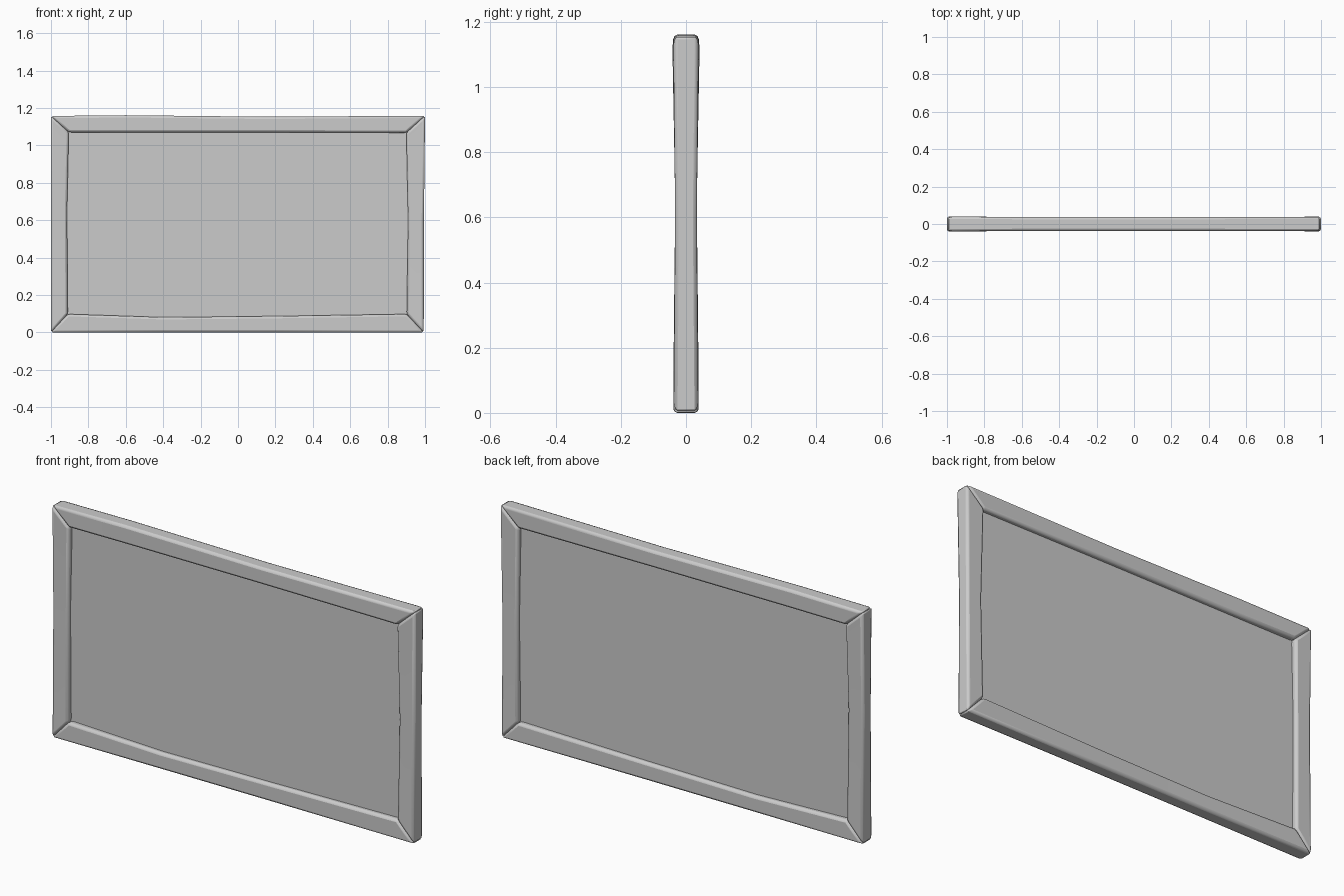
import bpy, bmesh

if "Cube" in bpy.data.objects:
    bpy.data.objects.remove(bpy.data.objects["Cube"])


def finish(obj, width, segments):
    bpy.context.collection.objects.link(obj)
    if width:
        mod = obj.modifiers.new("soft_edges", 'BEVEL')
        mod.width = width
        mod.segments = segments
        mod.limit_method = 'ANGLE'
        mod.angle_limit = 0.5
    bpy.context.view_layer.objects.active = obj
    obj.select_set(True)
    bpy.ops.object.shade_smooth_by_angle(angle=0.7)
    obj.select_set(False)


def rail(name, stations):
    """Loft a rail through stations: outer (x, z), inner (x, z), half depth."""
    bm = bmesh.new()
    rings = []
    for ox, oz, ix, iz, d in stations:
        corners = [(ox, -d, oz), (ix, -d, iz), (ix, d, iz), (ox, d, oz)]
        rings.append([bm.verts.new(c) for c in corners])
    for a, b in zip(rings, rings[1:]):
        for i in range(4):
            j = (i + 1) % 4
            bm.faces.new((a[i], a[j], b[j], b[i]))
    bm.faces.new(rings[0])
    bm.faces.new(rings[-1])
    bmesh.ops.recalc_face_normals(bm, faces=bm.faces)
    mesh = bpy.data.meshes.new(name)
    bm.to_mesh(mesh)
    bm.free()
    finish(bpy.data.objects.new(name, mesh), 0.012, 2)


# Slightly uneven hand-cut rails with mitred ends
rail("top_rail", [(-1, 1.157, -0.905, 1.07, 0.04),
                  (-0.6, 1.161, -0.6, 1.07, 0.037),
                  (0.15, 1.153, 0.15, 1.07, 0.037),
                  (1, 1.158, 0.90, 1.067, 0.038)])
rail("bottom_rail", [(-1, 0, -0.91, 0.098, 0.039),
                     (-0.4, 0, -0.4, 0.081, 0.036),
                     (0.2, 0, 0.2, 0.087, 0.035),
                     (0.993, 0, 0.902, 0.098, 0.038)])
rail("left_rail", [(-1, 0, -0.91, 0.098, 0.039),
                   (-1, 0.65, -0.914, 0.65, 0.033),
                   (-1, 1.157, -0.905, 1.07, 0.041)])
rail("right_rail", [(0.993, 0, 0.902, 0.098, 0.038),
                    (0.994, 0.6, 0.909, 0.6, 0.033),
                    (1, 1.158, 0.90, 1.067, 0.039)])

# Flat panel recessed on both sides
bm = bmesh.new()
bmesh.ops.create_cube(bm, size=1)
bmesh.ops.scale(bm, vec=(1.88, 0.024, 1.05), verts=bm.verts)
bmesh.ops.translate(bm, vec=(0, 0, 0.578), verts=bm.verts)
mesh = bpy.data.meshes.new("panel")
bm.to_mesh(mesh)
bm.free()
finish(bpy.data.objects.new("panel", mesh), 0, 1)
